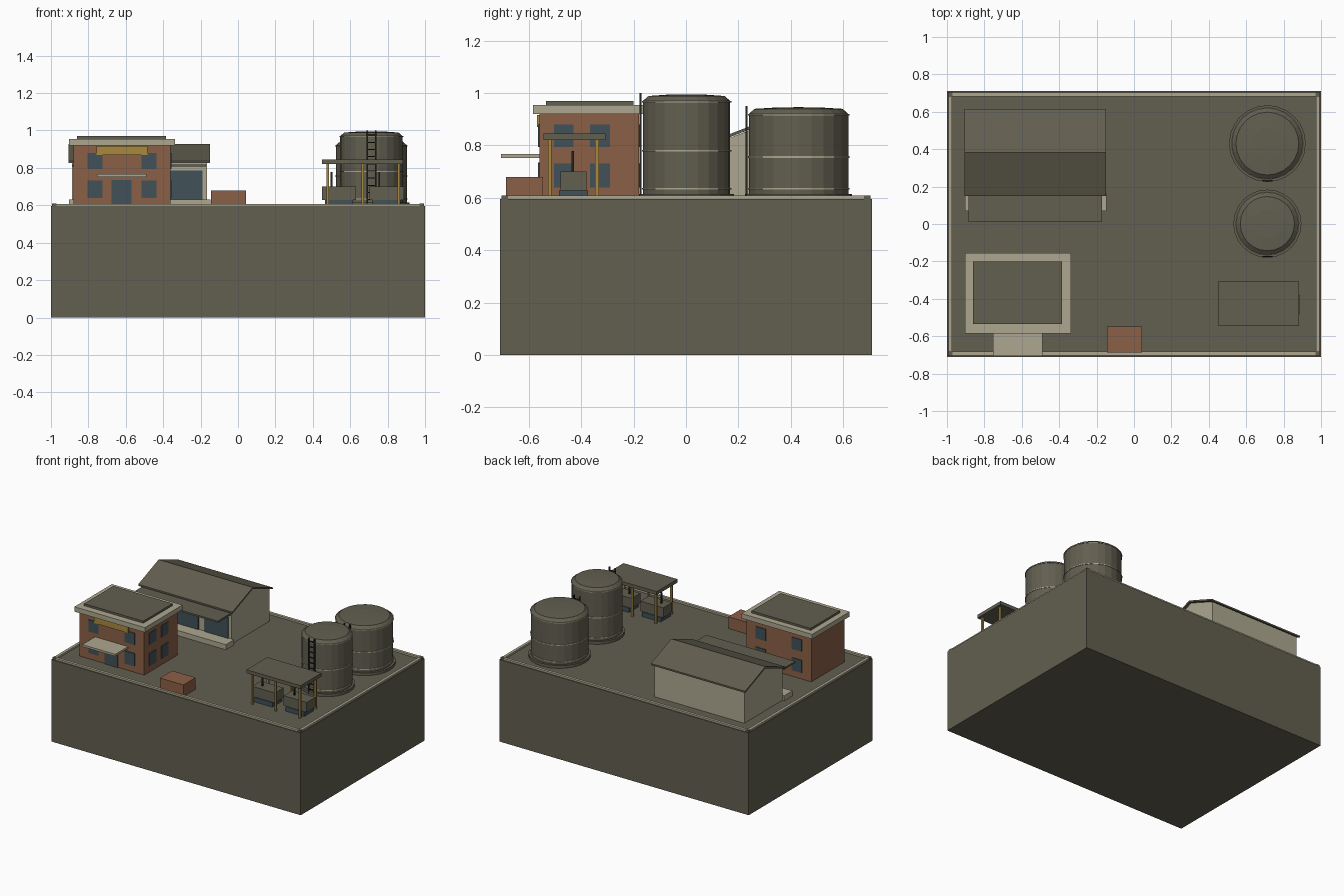
import bpy, bmesh, math
from mathutils import Vector

if "Cube" in bpy.data.objects:
    bpy.data.objects.remove(bpy.data.objects["Cube"])


def material(name, rgb):
    m = bpy.data.materials.new(name)
    m.use_nodes = True
    m.diffuse_color = (*rgb, 1)
    m.node_tree.nodes["Principled BSDF"].inputs["Base Color"].default_value = (*rgb, 1)
    return m


OLIVE = material("olive grey", (0.122, 0.114, 0.08))
CREAM = material("cream concrete", (0.42, 0.39, 0.28))
BRICK = material("brick red", (0.26, 0.115, 0.062))
YELLOW = material("ochre yellow", (0.40, 0.25, 0.053))
GLASS = material("slate blue", (0.053, 0.084, 0.102))
DARK = material("dark steel", (0.018, 0.019, 0.019))


def finish(bm, name, mat):
    bmesh.ops.recalc_face_normals(bm, faces=bm.faces)
    me = bpy.data.meshes.new(name)
    bm.to_mesh(me)
    bm.free()
    me.materials.append(mat)
    ob = bpy.data.objects.new(name, me)
    bpy.context.collection.objects.link(ob)
    return ob


def box(name, x, y, z, mat):
    """Box from (min, max) pairs."""
    bm = bmesh.new()
    bmesh.ops.create_cube(bm, size=1)
    for v in bm.verts:
        v.co = Vector([(a + b) / 2 + c * (b - a) for (a, b), c in zip((x, y, z), v.co)])
    return finish(bm, name, mat)


def prism(name, profile, x, mat):
    """Extrude a (y, z) outline along x."""
    bm = bmesh.new()
    face = bm.faces.new([bm.verts.new((x[0], py, pz)) for py, pz in profile])
    new = bmesh.ops.extrude_face_region(bm, geom=[face])["geom"]
    for v in new:
        if isinstance(v, bmesh.types.BMVert):
            v.co.x = x[1]
    return finish(bm, name, mat)


def lathe(name, centre, profile, mat, sides=24):
    """Turn a (radius, z) outline about a vertical axis and cap its ends."""
    bm = bmesh.new()
    rings = []
    for r, z in profile:
        rings.append([bm.verts.new((centre[0] + r * math.cos(math.tau * i / sides),
                                    centre[1] + r * math.sin(math.tau * i / sides), z))
                      for i in range(sides)])
    for lo, hi in zip(rings, rings[1:]):
        for i in range(sides):
            j = (i + 1) % sides
            bm.faces.new((lo[i], lo[j], hi[j], hi[i]))
    bm.faces.new(rings[0])
    bm.faces.new(rings[-1])
    return finish(bm, name, mat)


# Ground block with its curb
G = 0.595
box("ground_block", (-1, 1), (-0.71, 0.71), (0, G), OLIVE)
for s in (-1, 1):
    box("curb_long", (-0.97, 0.97), sorted((s * 0.683, s * 0.703)), (G, 0.608), CREAM)
    box("curb_short", sorted((s * 0.973, s * 0.993)), (-0.68, 0.68), (G, 0.608), CREAM)
    for t in (-1, 1):
        box("curb_corner", sorted((s * 0.97, s * 0.995)), sorted((t * 0.68, t * 0.705)),
            (G, 0.609), OLIVE)

# Brick office
box("office_walls", (-0.88, -0.36), (-0.56, -0.18), (G, 0.92), BRICK)
box("office_roof", (-0.903, -0.337), (-0.585, -0.155), (0.92, 0.955), CREAM)
box("office_roof_cover", (-0.86, -0.385), (-0.535, -0.2), (0.955, 0.97), OLIVE)
box("office_sign_plate", (-0.757, -0.483), (-0.569, -0.56), (0.87, 0.916), YELLOW)
box("office_door", (-0.675, -0.57), (-0.566, -0.56), (G, 0.735), GLASS)
box("office_door_canopy", (-0.755, -0.49), (-0.707, -0.56), (0.752, 0.767), CREAM)
for z in ((0.64, 0.732), (0.795, 0.88)):
    for cx in (-0.765, -0.475):
        for y in ((-0.565, -0.56), (-0.18, -0.175)):
            box("office_window", (cx - 0.04, cx + 0.04), y, z, GLASS)
    for cy in (-0.467, -0.328):
        box("office_side_window", (-0.36, -0.355), (cy - 0.038, cy + 0.038), z, GLASS)

# Warehouse with gabled roof, loading dock and doors
prism("warehouse_walls", [(0.165, G), (0.6, G), (0.6, 0.828), (0.383, 0.914), (0.165, 0.828)],
      (-0.888, -0.167), CREAM)
prism("warehouse_roof", [(0.15, 0.825), (0.383, 0.915), (0.615, 0.825),
                         (0.615, 0.837), (0.383, 0.927), (0.15, 0.837)], (-0.905, -0.15), OLIVE)
box("warehouse_canopy", (-0.885, -0.17), (0.012, 0.165), (0.807, 0.819), OLIVE)
box("loading_dock", (-0.903, -0.147), (0.07, 0.165), (G, 0.632), CREAM)
for cx in (-0.765, -0.525, -0.285):
    box("warehouse_door", (cx - 0.095, cx + 0.095), (0.157, 0.165), (0.632, 0.785), GLASS)


# Storage tanks with hoops and ladders
def tank(cx, cy, r, top):
    c = (cx, cy)
    lathe("tank_foot", c, [(r + 0.015, G), (r + 0.015, 0.615)], OLIVE)
    lathe("tank_body", c, [(r, 0.61), (r, top - 0.025), (r - 0.022, top - 0.006),
                           (r * 0.45, top - 0.001), (r * 0.1, top)], OLIVE)
    for z in (0.634, (0.61 + top) / 2 - 0.022, top - 0.028):
        lathe("tank_hoop", c, [(r + 0.004, z - 0.003), (r + 0.004, z + 0.003)], CREAM)
    y = cy - r - 0.009
    for s in (-1, 1):
        x = cx + s * 0.023
        box("ladder_rail", (x - 0.004, x + 0.004), (y - 0.004, y + 0.004), (G, top + 0.005), DARK)
    for i in range(10):
        z = 0.63 + i * (top - 0.65) / 9
        box("ladder_rung", (cx - 0.023, cx + 0.023), (y - 0.003, y + 0.003),
            (z - 0.003, z + 0.003), DARK)


tank(0.713, 0.43, 0.19, 0.946)
tank(0.713, 0.002, 0.167, 0.995)

# Pump shelter
box("shelter_roof", (0.45, 0.883), (-0.545, -0.307), (0.82, 0.845), OLIVE)
for px in (0.48, 0.667, 0.86):
    for py in (-0.52, -0.34):
        box("shelter_post", (px - 0.007, px + 0.007), (py - 0.007, py + 0.007), (G, 0.82), YELLOW)
for cx, s in ((0.54, -1), (0.795, 1)):
    box("machine_base", (cx - 0.075, cx + 0.075), (-0.485, -0.375), (G, 0.628), GLASS)
    box("machine_housing", (cx - 0.092, cx + 0.092), (-0.48, -0.38), (0.628, 0.7), OLIVE)
    ex = cx - 0.04
    box("exhaust_pipe", (ex - 0.005, ex + 0.005), (-0.437, -0.427), (0.7, 0.778), DARK)

# Brick crate by the gate
box("brick_shed", (-0.145, 0.043), (-0.687, -0.547), (G, 0.68), BRICK)
